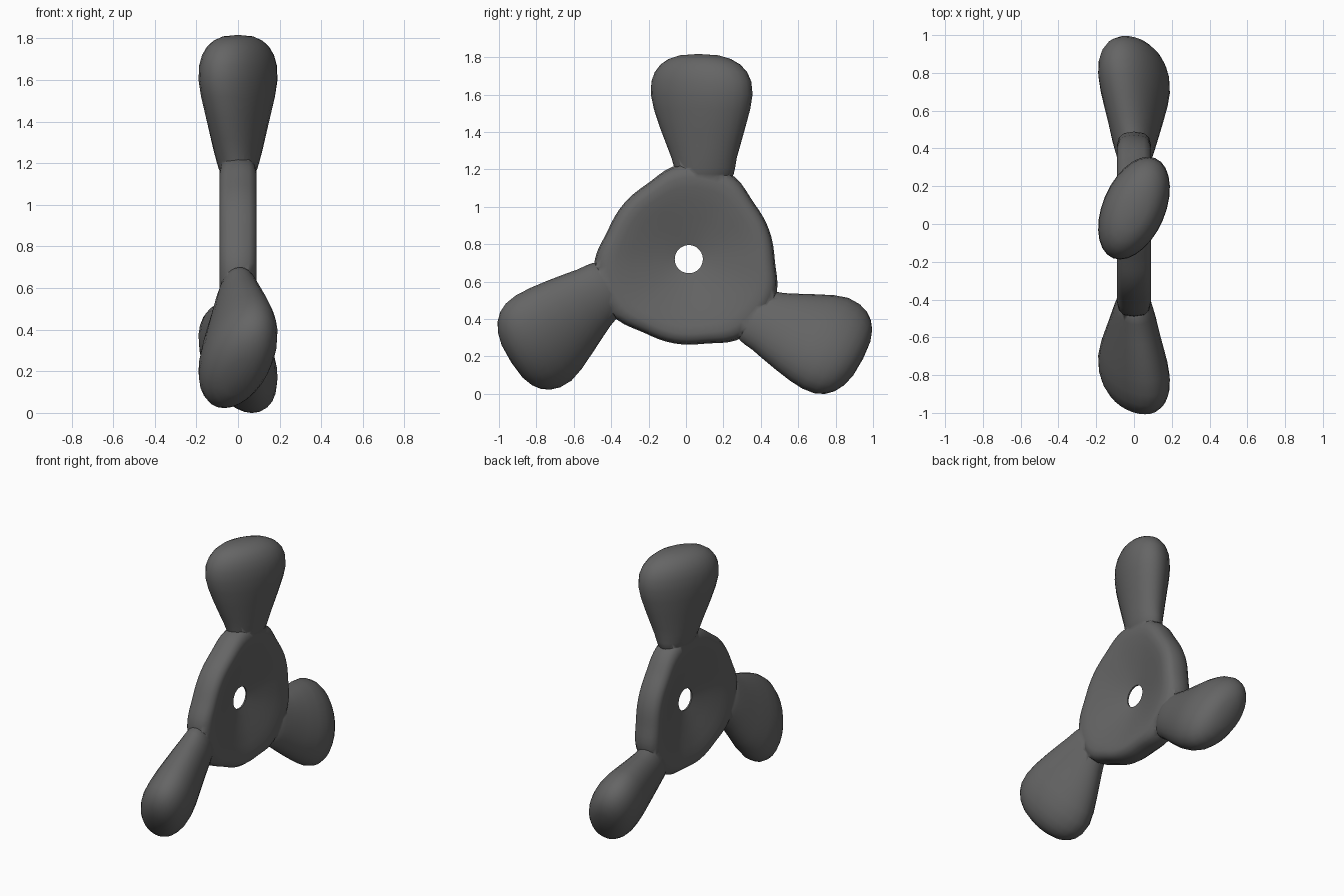
import bpy, bmesh
from math import sin, cos, pi, radians, exp
from mathutils import Matrix, Vector

if "Cube" in bpy.data.objects:
    bpy.data.objects.remove(bpy.data.objects["Cube"])

HUB = Vector((0, 0.015, 0.72))
grey = bpy.data.materials.new("dark_grey")
grey.diffuse_color = (0.13, 0.13, 0.13, 1)
grey.use_nodes = True
grey.node_tree.nodes["Principled BSDF"].inputs["Base Color"].default_value = grey.diffuse_color


def make_object(name, bm):
    bmesh.ops.recalc_face_normals(bm, faces=bm.faces)
    mesh = bpy.data.meshes.new(name)
    bm.to_mesh(mesh)
    bm.free()
    mesh.materials.append(grey)
    ob = bpy.data.objects.new(name, mesh)
    bpy.context.collection.objects.link(ob)
    return ob


def bridge(bm, rings, closed=False):
    n = len(rings[0])
    pairs = list(zip(rings, rings[1:])) + ([(rings[-1], rings[0])] if closed else [])
    for a, b in pairs:
        for i in range(n):
            j = (i + 1) % n
            bm.faces.new((a[i], a[j], b[j], b[i]))


# Hub: dished disc with a thick rounded rim that swells towards each blade (radius, half thickness)
half = [(0.075, 0.005), (0.14, 0.022), (0.22, 0.045), (0.30, 0.069), (0.36, 0.084),
        (0.40, 0.089), (0.43, 0.080), (0.45, 0.053)]
profile = half + [(0.457, 0)] + [(r, -x) for r, x in reversed(half)]
STEPS = 72


def swell(angle):
    d = (angle - 80 + 60) % 120 - 60          # degrees from the nearest blade root
    return 0.055 * exp(-(d / 30) ** 4)


bm = bmesh.new()
rings = []
for r, x in profile:
    ring = []
    for i in range(STEPS):
        a = 360 * i / STEPS
        rr = r + swell(a) * (r / 0.457) ** 3
        ring.append(bm.verts.new(HUB + Vector((x, rr * cos(radians(a)), rr * sin(radians(a))))))
    rings.append(ring)
bridge(bm, rings, closed=True)
hub = make_object("rotor", bm)

# Blade sections: radius, sideways centre, half width, half depth, skew
sections = [
    (0.36, 0.082, 0.10, 0.045, 0.0),
    (0.42, 0.084, 0.135, 0.078, 0.05),
    (0.455, 0.085, 0.155, 0.094, 0.10),
    (0.49, 0.085, 0.163, 0.104, 0.15),
    (0.54, 0.082, 0.174, 0.117, 0.20),
    (0.60, 0.079, 0.194, 0.131, 0.26),
    (0.70, 0.074, 0.227, 0.155, 0.33),
    (0.80, 0.071, 0.257, 0.178, 0.37),
    (0.88, 0.069, 0.272, 0.190, 0.39),
    (0.95, 0.067, 0.267, 0.187, 0.39),
    (1.00, 0.065, 0.247, 0.173, 0.39),
    (1.04, 0.062, 0.214, 0.150, 0.39),
    (1.07, 0.058, 0.167, 0.117, 0.39),
    (1.09, 0.055, 0.103, 0.072, 0.39),
]
TIP = Vector((0, 0.052, 1.097))
SIDES = 28


def blade(name, angle, turn, shorten):
    root = Matrix.Rotation(radians(angle), 3, 'X')
    bm = bmesh.new()

    def place(p):
        # swing and shorten the blade gradually outwards from its root
        f = min(1, max(0, (p.z - 0.45) / 0.4))
        q = Vector((p.x, p.y, p.z - shorten * f))
        return HUB + root @ (Matrix.Rotation(radians(turn * f), 3, 'X') @ q)

    rings = []
    for r, c, w, d, k in sections:
        ring = []
        for i in range(SIDES):
            a = 2 * pi * i / SIDES
            ring.append(bm.verts.new(place(Vector(
                (d * (k * cos(a) + (1 - k * k) ** 0.5 * sin(a)), c + w * cos(a), r)))))
        rings.append(ring)
    bridge(bm, rings)
    bm.faces.new(rings[0])
    tip = bm.verts.new(place(TIP))
    for i in range(SIDES):
        bm.faces.new((rings[-1][i], rings[-1][(i + 1) % SIDES], tip))
    return make_object(name, bm)


# Three twisted blades merged into the hub
for k, (turn, shorten) in enumerate([(0, 0), (3, 0), (3, 0.025)]):
    b = blade(f"blade_{k + 1}", 120 * k, turn, shorten)
    bpy.context.view_layer.objects.active = hub
    mod = hub.modifiers.new("merge", 'BOOLEAN')
    mod.operation = 'UNION'
    mod.solver = 'EXACT'
    mod.object = b
    bpy.ops.object.modifier_apply(modifier=mod.name)
    bpy.data.objects.remove(b)

bpy.ops.object.select_all(action='DESELECT')
hub.select_set(True)
bpy.ops.object.shade_smooth_by_angle(angle=radians(70))
